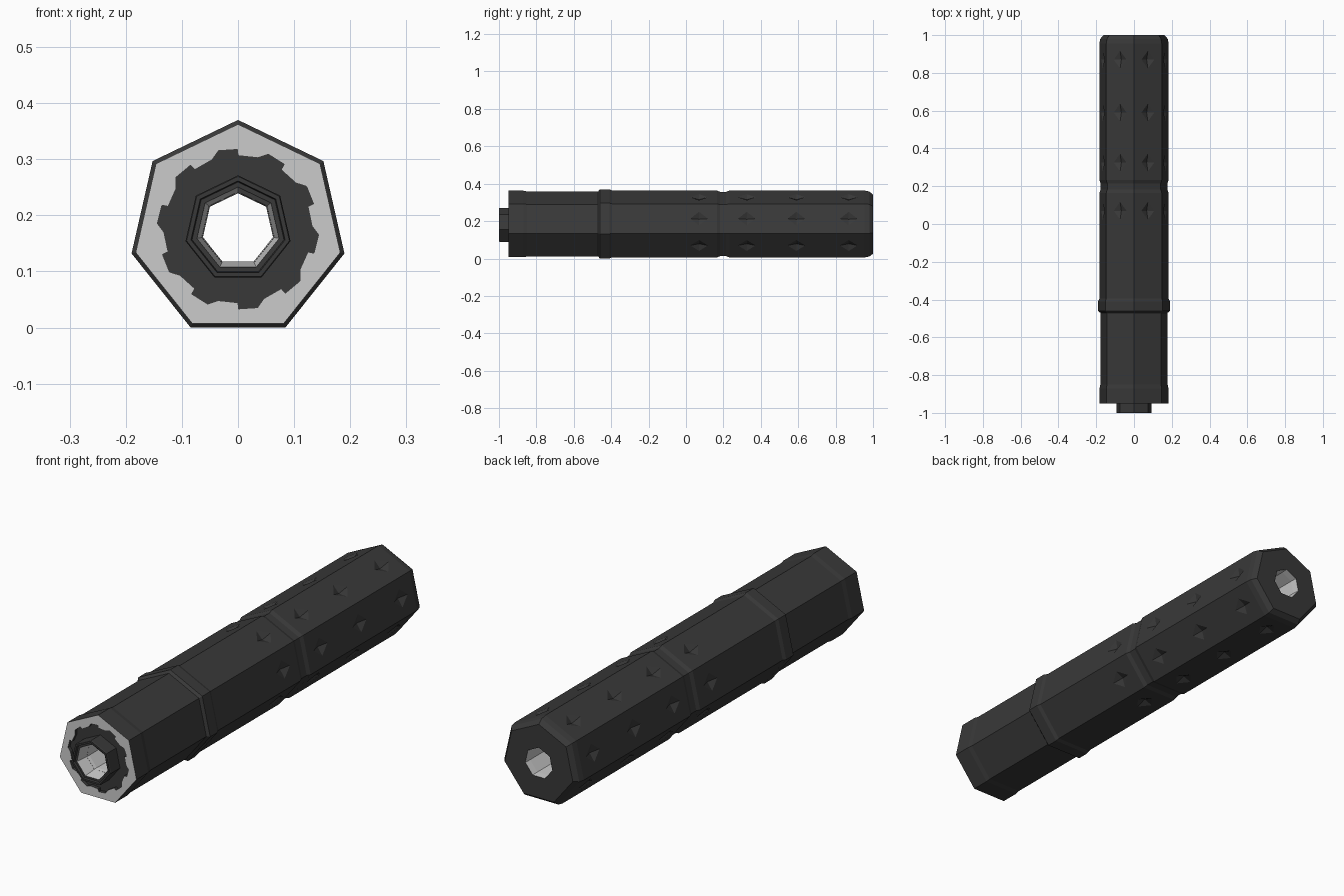
import bpy, bmesh, math
from mathutils import Vector

if "Cube" in bpy.data.objects:
    bpy.data.objects.remove(bpy.data.objects["Cube"])

N = 7
CZ = 0.1753          # height of the barrel axis


def material(name, v):
    m = bpy.data.materials.new(name)
    m.diffuse_color = (v, v, v, 1)
    m.use_nodes = True
    m.node_tree.nodes["Principled BSDF"].inputs["Base Color"].default_value = m.diffuse_color
    return m


DARK = material("dark_metal", 0.04)
LIGHT = material("bore_metal", 0.55)


def point(r, y, a):
    return Vector((r * math.cos(a), y, CZ + r * math.sin(a)))


def finish(name, bm, mats):
    bmesh.ops.recalc_face_normals(bm, faces=bm.faces[:])
    me = bpy.data.meshes.new(name)
    bm.to_mesh(me)
    bm.free()
    for m in mats:
        me.materials.append(m)
    ob = bpy.data.objects.new(name, me)
    bpy.context.collection.objects.link(ob)
    return ob


def lathe(name, profile, light_from=99):
    """Sweep a closed (radius, y) profile around the axis with seven sides."""
    bm = bmesh.new()
    rings = [[bm.verts.new(point(r, y, math.pi / 2 + i * math.tau / N)) for i in range(N)]
             for r, y in profile]
    for k, a in enumerate(rings):
        b = rings[(k + 1) % len(rings)]
        for i in range(N):
            j = (i + 1) % N
            f = bm.faces.new((a[i], a[j], b[j], b[i]))
            f.material_index = int(k >= light_from)
    return finish(name, bm, [DARK, LIGHT])


def cut(ob, cutter):
    cutter.hide_render = True
    cutter.hide_viewport = True
    mod = ob.modifiers.new("cut", 'BOOLEAN')
    mod.operation = 'DIFFERENCE'
    mod.solver = 'EXACT'
    mod.object = cutter


# Outer heptagonal shell with bands, groove, rear chamfer and through bore
outer = [(0.187, -0.95), (0.187, -0.87), (0.183, -0.85), (0.183, -0.47),
         (0.1946, -0.46), (0.1946, -0.41), (0.188, -0.395), (0.188, 0.165),
         (0.181, 0.182), (0.181, 0.215), (0.188, 0.232), (0.188, 0.955),
         (0.183, 0.98), (0.166, 1.0)]
bore = [(0.066, 1.0), (0.064, 0.97), (0.066, -0.95)]
shell = lathe("shell", outer + bore, len(outer))

# Front nozzle ring seated in the toothed recess
lathe("nozzle", [(0.096, -0.92), (0.096, -0.995), (0.094, -1.0), (0.086, -1.0),
                 (0.084, -0.99), (0.075, -0.99), (0.064, -0.92)], 5)

# Toothed recess in the front face
bm = bmesh.new()
outline = []
for t in range(10):
    for deg, r in ((90, 0.131), (90.5, 0.142), (104, 0.144), (110.5, 0.132)):
        outline.append((r, math.radians(deg + t * 36)))
lo = [bm.verts.new(point(r, -0.97, a)) for r, a in outline]
hi = [bm.verts.new(point(r, -0.935, a)) for r, a in outline]
bm.faces.new(lo)
bm.faces.new(hi)
for i in range(len(lo)):
    j = (i + 1) % len(lo)
    bm.faces.new((lo[i], lo[j], hi[j], hi[i]))
cut(shell, finish("recess_cutter", bm, [DARK]))

# Pyramid dimples: four rows, one on every flat
bm = bmesh.new()
apothem = 0.188 * math.cos(math.pi / N)
for y in (0.07, 0.325, 0.59, 0.87):
    for i in range(N):
        a = math.pi / 2 + (i + 0.5) * math.tau / N
        c = point(apothem, y, a)
        n = Vector((math.cos(a), 0, math.sin(a)))
        side = Vector((-math.sin(a), 0, math.cos(a)))
        top, tip = bm.verts.new(c + n * 0.015), bm.verts.new(c - n * 0.015)
        mid = [bm.verts.new(c + d) for d in
               (Vector((0, 0.05, 0)), side * 0.04, Vector((0, -0.05, 0)), side * -0.04)]
        # lift the rim slightly so it never lies exactly on the flat
        for v in mid:
            v.co += n * 0.001
        for k in range(4):
            bm.faces.new((mid[k], mid[(k + 1) % 4], top))
            bm.faces.new((mid[(k + 1) % 4], mid[k], tip))
cut(shell, finish("dimple_cutter", bm, [DARK]))
